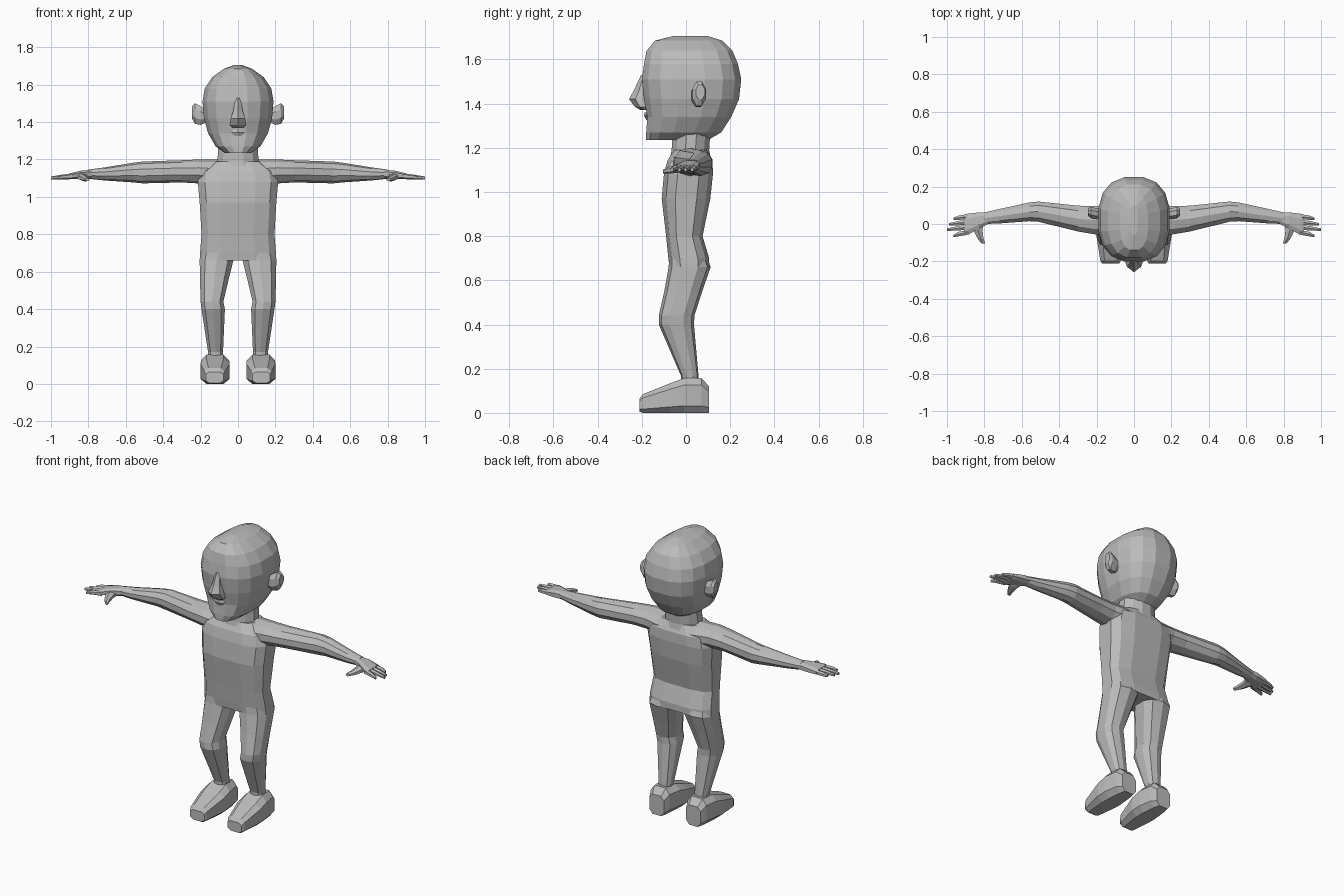
import bpy, bmesh, math

skin = bpy.data.materials.new("grey")
skin.diffuse_color = (0.5, 0.5, 0.5, 1)


def loft(name, axis, rings, n=12, power=2.0, mirror=False):
    """Skin rings (t, a0, a1, b0, b1): t along axis, bounds on the other two axes."""
    bm = bmesh.new()
    loops = []
    for t, a0, a1, b0, b1 in rings:
        loop = []
        for i in range(n):
            ang = 2 * math.pi * (i + 0.5) / n
            c, s = math.cos(ang), math.sin(ang)
            c = math.copysign(abs(c) ** (2 / power), c)
            s = math.copysign(abs(s) ** (2 / power), s)
            k = 1 / math.cos(math.pi / n) ** (2 / power)   # fill the bounds
            a = (a0 + a1) / 2 + (a1 - a0) / 2 * c * k
            b = (b0 + b1) / 2 + (b1 - b0) / 2 * s * k
            co = {"x": (t, a, b), "y": (a, t, b), "z": (a, b, t)}[axis]
            loop.append(bm.verts.new(co))
        loops.append(loop)
    for lo, hi in zip(loops, loops[1:]):
        for i in range(n):
            j = (i + 1) % n
            bm.faces.new((lo[i], lo[j], hi[j], hi[i]))
    bm.faces.new(loops[0])
    bm.faces.new(loops[-1])
    bmesh.ops.recalc_face_normals(bm, faces=bm.faces)
    me = bpy.data.meshes.new(name)
    bm.to_mesh(me)
    bm.free()
    me.materials.append(skin)
    ob = bpy.data.objects.new(name, me)
    bpy.context.collection.objects.link(ob)
    if mirror:
        ob.modifiers.new("mirror", "MIRROR")
    return ob


def sym(rows):
    """Rows (z, half width, y front, y back) to centred rings."""
    return [(z, -w, w, f, b) for z, w, f, b in rows]


# Head, from jaw to crown ridge
loft("head", "z", sym([
    (1.235, 0.07, -0.18, 0.10), (1.27, 0.12, -0.18, 0.16),
    (1.34, 0.16, -0.175, 0.205), (1.42, 0.182, -0.19, 0.24),
    (1.51, 0.19, -0.20, 0.25), (1.58, 0.178, -0.19, 0.235),
    (1.64, 0.138, -0.178, 0.21), (1.685, 0.075, -0.14, 0.165),
    (1.705, 0.02, -0.06, 0.10)]), n=16, power=2.5)
loft("nose", "z", sym([
    (1.37, 0.03, -0.20, -0.15), (1.385, 0.045, -0.225, -0.15),
    (1.42, 0.038, -0.25, -0.15), (1.46, 0.025, -0.23, -0.15),
    (1.53, 0.014, -0.20, -0.16)]), n=6)
loft("lips", "z", sym([
    (1.325, 0.025, -0.178, -0.15), (1.345, 0.035, -0.187, -0.15),
    (1.36, 0.025, -0.185, -0.15)]), n=6)
loft("ear", "x", [
    (0.165, 0.03, 0.08, 1.40, 1.46), (0.20, 0.025, 0.085, 1.385, 1.485),
    (0.23, 0.03, 0.09, 1.39, 1.50), (0.246, 0.045, 0.085, 1.42, 1.485)],
    n=8, mirror=True)
loft("neck", "z", sym([
    (1.14, 0.13, -0.075, 0.115), (1.19, 0.11, -0.065, 0.105),
    (1.27, 0.105, -0.06, 0.11)]), n=12)

# Torso down to the hips
loft("torso", "z", sym([
    (0.66, 0.205, -0.075, 0.105), (0.70, 0.203, -0.08, 0.105),
    (0.80, 0.195, -0.09, 0.075), (0.97, 0.205, -0.11, 0.11),
    (1.08, 0.215, -0.10, 0.122), (1.14, 0.20, -0.085, 0.12),
    (1.19, 0.12, -0.055, 0.095)]), n=12, power=3.2)

# Arms
loft("arm", "x", [
    (0.10, -0.06, 0.11, 1.06, 1.195), (0.21, -0.055, 0.095, 1.075, 1.197),
    (0.30, -0.04, 0.098, 1.08, 1.193), (0.51, 0.012, 0.12, 1.075, 1.186),
    (0.56, 0.015, 0.115, 1.08, 1.18), (0.72, 0.003, 0.08, 1.09, 1.155),
    (0.80, 0.0, 0.062, 1.098, 1.145)], n=10, mirror=True)

# Hands
loft("palm", "x", [
    (0.78, 0.0, 0.06, 1.10, 1.143), (0.83, -0.025, 0.062, 1.095, 1.142),
    (0.89, -0.058, 0.055, 1.095, 1.128), (0.905, -0.058, 0.052, 1.097, 1.123)],
    n=8, power=2.8, mirror=True)
for label, y0, y1, tip in (("little", 0.04, 0.028, 0.965), ("ring", 0.012, -0.002, 0.99),
                           ("middle", -0.015, -0.03, 1.0), ("index", -0.043, -0.064, 0.965)):
    ym = (y0 + y1) / 2
    loft(label + "_finger", "x", [
        (0.88, y0 - 0.013, y0 + 0.013, 1.097, 1.124),
        (0.935, ym - 0.012, ym + 0.012, 1.095, 1.118),
        (tip, y1 - 0.007, y1 + 0.007, 1.093, 1.108)], n=6, mirror=True)
loft("thumb", "y", [
    (0.015, 0.80, 0.865, 1.10, 1.13), (-0.03, 0.81, 0.86, 1.09, 1.122),
    (-0.075, 0.805, 0.838, 1.085, 1.112), (-0.105, 0.795, 0.815, 1.085, 1.10)],
    n=6, mirror=True)

# Legs, bent a little at the knee
loft("leg", "z", [
    (0.13, 0.08, 0.16, -0.02, 0.055), (0.17, 0.08, 0.16, -0.022, 0.055),
    (0.40, 0.07, 0.195, -0.12, 0.033), (0.44, 0.078, 0.2, -0.12, 0.035),
    (0.55, 0.052, 0.203, -0.095, 0.07), (0.66, 0.025, 0.205, -0.075, 0.108),
    (0.74, 0.02, 0.19, -0.07, 0.08)], n=10, power=2.5, mirror=True)

# Feet
loft("foot", "y", [
    (-0.21, 0.078, 0.172, 0.005, 0.065), (-0.195, 0.07, 0.18, 0.0, 0.085),
    (-0.07, 0.045, 0.2, 0.0, 0.135), (-0.01, 0.047, 0.198, 0.0, 0.157),
    (0.07, 0.06, 0.185, 0.0, 0.157), (0.105, 0.075, 0.17, 0.0, 0.12)],
    n=8, power=3.4, mirror=True)
